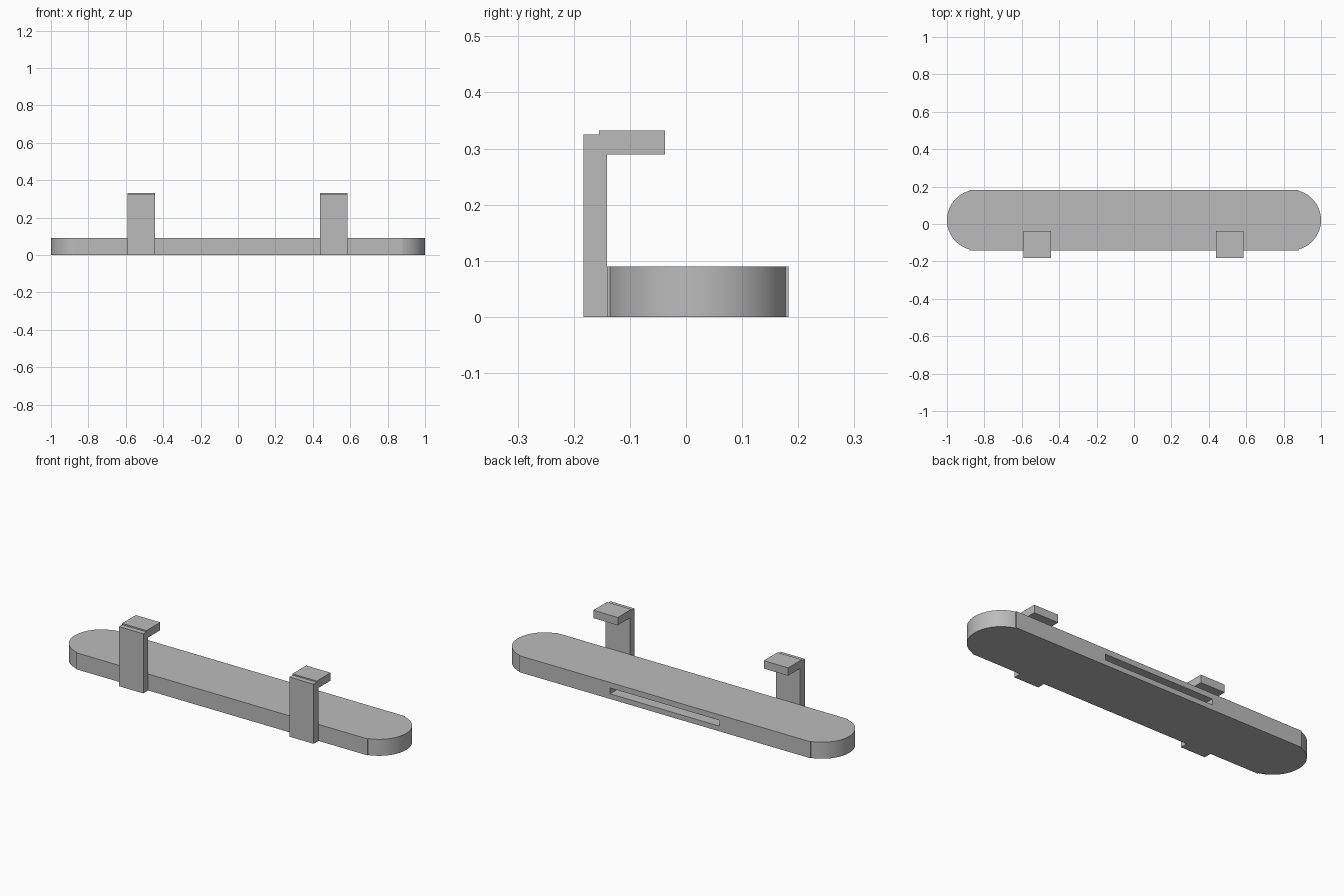
import bpy
import bmesh
import math

if "Cube" in bpy.data.objects:
    bpy.data.objects.remove(bpy.data.objects["Cube"], do_unlink=True)

# Single flat colour
grey = bpy.data.materials.new("plain grey")
grey.use_nodes = True
colour = (0.5, 0.5, 0.5, 1)
grey.diffuse_color = colour
grey.node_tree.nodes["Principled BSDF"].inputs["Base Color"].default_value = colour


def prism(name, outline, axis, start, end):
    """Extrude a 2D outline along x (outline is y, z) or z (outline is x, y)."""
    place = (lambda a, b, t: (t, a, b)) if axis == "x" else (lambda a, b, t: (a, b, t))
    bm = bmesh.new()
    face = bm.faces.new([bm.verts.new(place(a, b, start)) for a, b in outline])
    moved = bmesh.ops.extrude_face_region(bm, geom=[face])["geom"]
    bmesh.ops.translate(bm, vec=place(0, 0, end - start),
                        verts=[v for v in moved if isinstance(v, bmesh.types.BMVert)])
    bmesh.ops.recalc_face_normals(bm, faces=bm.faces)
    mesh = bpy.data.meshes.new(name)
    bm.to_mesh(mesh)
    bm.free()
    mesh.materials.append(grey)
    obj = bpy.data.objects.new(name, mesh)
    bpy.context.collection.objects.link(obj)
    return obj


def rectangle(a0, a1, b0, b1):
    return [(a0, b0), (a1, b0), (a1, b1), (a0, b1)]


MID_Y, RADIUS, HEIGHT = 0.021, 0.162, 0.09
HALF_BAR = 0.88          # straight part of the bar
CAP_X = 1 - RADIUS       # centre of the rounded ends

# Bar outline: straight sides with a tiny step into each rounded end
sweep = math.acos((HALF_BAR - CAP_X) / RADIUS)
steps = 32
arc = [(CAP_X + RADIUS * math.cos(t), RADIUS * math.sin(t))
       for t in (sweep * (2 * i / steps - 1) for i in range(steps + 1))]
half = [(HALF_BAR, -RADIUS)] + arc + [(HALF_BAR, RADIUS)]
outline = half + [(-x, -y) for x, y in half]
bar = prism("bar", [(x, y + MID_Y) for x, y in outline], "z", 0, HEIGHT)

# Long slot cut into the back of the bar
cutter = prism("slot_cutter", rectangle(0.08, 0.25, 0.028, 0.06), "x", -0.33, 0.33)
cutter.hide_render = True
cutter.hide_viewport = True
cut = bar.modifiers.new("slot", "BOOLEAN")
cut.operation = "DIFFERENCE"
cut.solver = "EXACT"
cut.object = cutter

bpy.context.view_layer.objects.active = bar
bar.select_set(True)
bpy.ops.object.shade_smooth_by_angle(angle=math.radians(12))
bar.select_set(False)

# Two hooks on the front: an upright and an arm with a small notch at the corner
hook = [(-0.183, 0), (-0.141, 0), (-0.141, 0.289), (-0.037, 0.289),
        (-0.037, 0.332), (-0.155, 0.332), (-0.155, 0.325), (-0.183, 0.325)]
HOOK_WIDTH = 0.147
for name, x in (("right_hook", -0.517), ("left_hook", 0.511)):
    prism(name, hook, "x", x - HOOK_WIDTH / 2, x + HOOK_WIDTH / 2)
